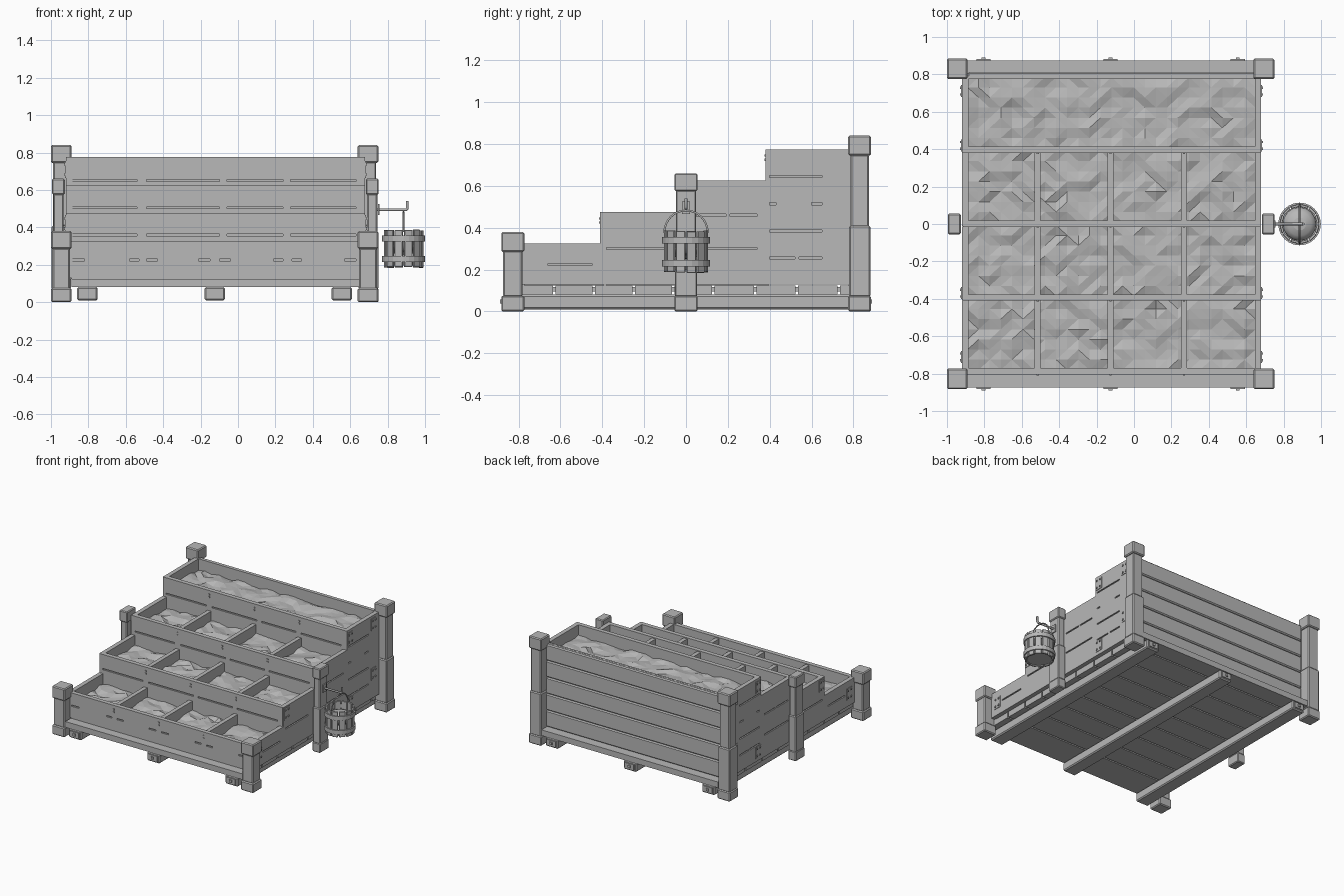
import bpy, bmesh, math, random
from mathutils import Matrix, Vector

if "Cube" in bpy.data.objects:
    bpy.data.objects.remove(bpy.data.objects["Cube"])

random.seed(4)
grey = bpy.data.materials.new("weathered_grey")
grey.diffuse_color = (0.48, 0.48, 0.48, 1)
grey.use_nodes = True
grey.node_tree.nodes["Principled BSDF"].inputs["Base Color"].default_value = grey.diffuse_color
XC, HW = -0.12, 0.80            # planter centre and half width
XL, XR = XC - HW, XC + HW


def finish(name, bm, bevel=0, smooth=False):
    me = bpy.data.meshes.new(name)
    bmesh.ops.recalc_face_normals(bm, faces=bm.faces)
    bm.to_mesh(me)
    bm.free()
    me.materials.append(grey)
    ob = bpy.data.objects.new(name, me)
    bpy.context.collection.objects.link(ob)
    if bevel:
        m = ob.modifiers.new("bevel", 'BEVEL')
        m.width, m.segments = bevel, 1
    if smooth:
        for p in me.polygons:
            p.use_smooth = len(p.vertices) == 4
    return ob


def box(bm, x0, x1, y0, y1, z0, z1):
    m = Matrix.Translation(((x0 + x1) / 2, (y0 + y1) / 2, (z0 + z1) / 2))
    m = m @ Matrix.Diagonal((abs(x1 - x0), abs(y1 - y0), abs(z1 - z0), 1))
    bmesh.ops.create_cube(bm, size=1, matrix=m)


def boards(bm, put, a0, a1, z0, z1, rows, gap=0.010):
    """Cladding from a0 to a1, with slots [(z, [(start, end), ...])] left open."""
    z = z0
    for zs, slots in rows:
        put(bm, a0, a1, z, zs - gap / 2)
        a = a0
        for s, e in slots + [(a1, a1)]:
            if s - a > 0.001:
                put(bm, a, s, zs - gap / 2, zs + gap / 2)
            a = e
        z = zs + gap / 2
    put(bm, a0, a1, z, z1)


# Skids with end plates and bolts
bm = bmesh.new()
for x in (-0.805, -0.125, 0.555):
    box(bm, x - 0.055, x + 0.055, -0.875, 0.875, 0.01, 0.08)
finish("skids", bm, 0.008)
bm = bmesh.new()
for x in (-0.805, -0.125, 0.555):
    for s in (-1, 1):
        box(bm, x - 0.038, x + 0.038, s * 0.874, s * 0.882, 0.025, 0.068)
        box(bm, x - 0.01, x + 0.01, s * 0.88, s * 0.89, 0.037, 0.057)
finish("skid_bolts", bm)

# Floor planks running across
bm = bmesh.new()
edges = [-0.88, -0.63, -0.44, -0.25, -0.06, 0.13, 0.33, 0.53, 0.73, 0.88]
for a, b in zip(edges, edges[1:]):
    box(bm, -0.89, 0.65, a + 0.006, b - 0.006, 0.08, 0.125)
box(bm, -0.88, 0.64, -0.79, 0.79, 0.095, 0.118)
finish("floor_planks", bm)

# Posts with caps and base blocks
def post(bm, x, y, wx, wy, parts):
    for z0, z1, g in parts:
        box(bm, x - wx / 2 + g, x + wx / 2 - g, y - wy / 2 + g, y + wy / 2 - g, z0, z1)

bm = bmesh.new()
for x in (-0.945, 0.695):
    post(bm, x, -0.828, 0.11, 0.11, [(0, 0.075, 0), (0.07, 0.29, 0.008), (0.285, 0.38, 0)])
finish("front_posts", bm, 0.007)
bm = bmesh.new()
for x in (-0.945, 0.695):
    post(bm, x, 0.83, 0.11, 0.11, [(0, 0.075, 0), (0.07, 0.41, 0.004),
                                   (0.405, 0.75, 0.011), (0.745, 0.84, 0)])
finish("back_posts", bm, 0.007)
bm = bmesh.new()
for x in (-0.96, 0.718):
    post(bm, x, 0, 0.068, 0.11, [(0, 0.075, 0), (0.07, 0.35, 0.002),
                                 (0.345, 0.58, 0.007), (0.575, 0.66, 0)])
finish("side_posts", bm, 0.006)

# Stepped tiers: front y, back y, rim height
tiers = [(-0.805, -0.405, 0.325), (-0.41, -0.012, 0.475),
         (-0.015, 0.385, 0.625), (0.38, 0.78, 0.775)]
long_slots = [(-0.89, -0.54), (-0.49, -0.10), (-0.06, 0.24), (0.28, 0.63)]
short_slots = [(-0.89, -0.82), (-0.58, -0.53), (-0.49, -0.43), (-0.21, -0.15),
               (-0.10, -0.04), (0.19, 0.24), (0.29, 0.34), (0.57, 0.63)]
front_rows = [[(0.225, short_slots)], [(0.36, long_slots)],
              [(0.505, long_slots)], [(0.65, long_slots)]]
side_rows = [[(0.225, [(-0.66, -0.45)])],
             [(0.30, [(-0.38, -0.10)])],
             [(0.30, [(0.05, 0.34)]), (0.46, [(0.05, 0.19), (0.21, 0.34)])],
             [(0.255, [(0.40, 0.52), (0.54, 0.65)]), (0.385, [(0.40, 0.65)]),
              (0.515, [(0.40, 0.43), (0.60, 0.65)]), (0.645, [(0.40, 0.65)])]]
fronts, sides = bmesh.new(), bmesh.new()
for i, (y0, y1, top) in enumerate(tiers):
    low = 0.125 if i == 0 else tiers[i - 1][2] - 0.13
    xa, xb = (XL + 0.03, XR - 0.03) if i == 0 else (XL + 0.005, XR - 0.005)
    box(fronts, XL + 0.03, XR - 0.03, y0 + 0.010, y0 + 0.034, low, top)
    boards(fronts, lambda b, a, c, z, w: box(b, a, c, y0, y0 + 0.011, z, w),
           xa, xb, low, top, front_rows[i])
    for s in (-1, 1):
        xi, xm, xo = (XC + s * (HW - d) for d in (0.034, 0.010, 0))
        box(sides, xi, xm, y0 + 0.002, y1 + 0.002, 0.128, top)
        boards(sides, lambda b, a, c, z, w: box(b, xm, xo, a, c, z, w),
               y0 + 0.003, y1 - 0.002, 0.128, top, side_rows[i])
finish("tier_front_boards", fronts)
finish("side_boards", sides)

# Back wall of five chamfered planks
bm = bmesh.new()
n, h = 5, (0.775 - 0.125) / 5
for i in range(n):
    box(bm, XL + 0.03, XR - 0.03, 0.782, 0.812, 0.125 + i * h + 0.001, 0.125 + (i + 1) * h - 0.001)
finish("back_planks", bm, 0.008)
bm = bmesh.new()
box(bm, XL + 0.005, XR - 0.005, 0.775, 0.79, 0.125, 0.775)
finish("back_lining", bm)

# Dividers in the lower three tiers
bm = bmesh.new()
for y0, y1, top in tiers[:3]:
    for x in (-0.515, -0.125, 0.268):
        box(bm, x - 0.016, x + 0.016, y0 + 0.03, y1 + 0.01, 0.125, top - 0.008)
finish("dividers", bm)

# Lumpy soil surfaces
bm = bmesh.new()
for y0, y1, top in tiers:
    m = Matrix.Translation((XC, (y0 + y1) / 2 + 0.015, top - 0.085)) @ \
        Matrix.Diagonal((HW - 0.03, (y1 - y0) / 2 - 0.01, 1, 1))
    g = bmesh.ops.create_grid(bm, x_segments=26, y_segments=7, size=1, matrix=m)
    for v in g["verts"]:
        v.co.z += random.uniform(-0.012, 0.012)
bmesh.ops.triangulate(bm, faces=bm.faces)
finish("soil", bm)

# Corner plates with rivets on the tier sides and fronts
bm = bmesh.new()
for s in (-1, 1):
    x0 = XC + s * HW
    for y, z in ((-0.71, 0.225), (-0.37, 0.42), (0.42, 0.71), (0.42, 0.20), (0.71, 0.71), (0.71, 0.32)):
        box(bm, x0, x0 + s * 0.004, y - 0.032, y + 0.032, z - 0.045, z + 0.045)
        for dy in (-0.018, 0.018):
            for dz in (-0.028, 0.028):
                box(bm, x0, x0 + s * 0.010, y + dy - 0.006, y + dy + 0.006,
                    z + dz - 0.006, z + dz + 0.006)
for y0, y1, top in tiers:
    for x in (-0.515, -0.125, 0.268):
        for dz in (0.03, 0.05):
            box(bm, x - 0.006, x + 0.006, y0 - 0.005, y0, top - dz - 0.005, top - dz + 0.005)
finish("rivet_plates", bm)


def tube(name, pts, r):
    cu = bpy.data.curves.new(name, 'CURVE')
    cu.dimensions, cu.bevel_depth, cu.bevel_resolution, cu.use_fill_caps = '3D', r, 1, True
    sp = cu.splines.new('POLY')
    sp.points.add(len(pts) - 1)
    for p, c in zip(sp.points, pts):
        p.co = (*c, 1)
    cu.materials.append(grey)
    bpy.context.collection.objects.link(bpy.data.objects.new(name, cu))


# Bucket hanging from a hook on the right post
BX = 0.885
def ring(bm, r0, r1, z0, z1, n=24):
    loop = [(r0, z0), (r1, z0), (r1, z1), (r0, z1)]
    vs = [[bm.verts.new((BX + r * math.cos(t), r * math.sin(t), z)) for r, z in loop]
          for t in (math.tau * i / n for i in range(n))]
    for i in range(n):
        a, b = vs[i], vs[(i + 1) % n]
        for k in range(4):
            bm.faces.new((a[k], b[k], b[(k + 1) % 4], a[(k + 1) % 4]))

bm = bmesh.new()
for i in range(12):
    t = Matrix.Translation((BX, 0, 0.286)) @ Matrix.Rotation(math.tau * (i + 0.5) / 12, 4, 'Z')
    t = t @ Matrix.Translation((0.097, 0, random.uniform(-0.003, 0.003)))
    bmesh.ops.create_cube(bm, size=1, matrix=t @ Matrix.Diagonal((0.014, 0.043, 0.198, 1)))
finish("bucket_staves", bm, 0.002)
bm = bmesh.new()
for z in (0.215, 0.325):
    ring(bm, 0.100, 0.114, z, z + 0.032)
finish("bucket_hoops", bm, smooth=False)
bm = bmesh.new()
bmesh.ops.create_cone(bm, cap_ends=True, segments=24, radius1=0.094, radius2=0.094, depth=0.02,
                      matrix=Matrix.Translation((BX, 0, 0.207)))
finish("bucket_base", bm)
bm = bmesh.new()
bmesh.ops.create_uvsphere(bm, u_segments=16, v_segments=8, radius=1,
                          matrix=Matrix.Translation((BX, 0, 0.30)) @ Matrix.Diagonal((0.09, 0.09, 0.05, 1)))
finish("bucket_fill", bm, smooth=True)
arc = [(BX, -0.104 * math.cos(math.pi * i / 16), 0.375 + 0.108 * math.sin(math.pi * i / 16))
       for i in range(17)]
tube("bucket_handle", arc, 0.005)
tube("hook", [(0.74, 0, 0.494), (0.90, 0, 0.494), (0.905, 0, 0.50), (0.905, 0, 0.54)], 0.008)
bm = bmesh.new()
box(bm, 0.748, 0.756, -0.02, 0.02, 0.465, 0.525)
finish("hook_plate", bm)
